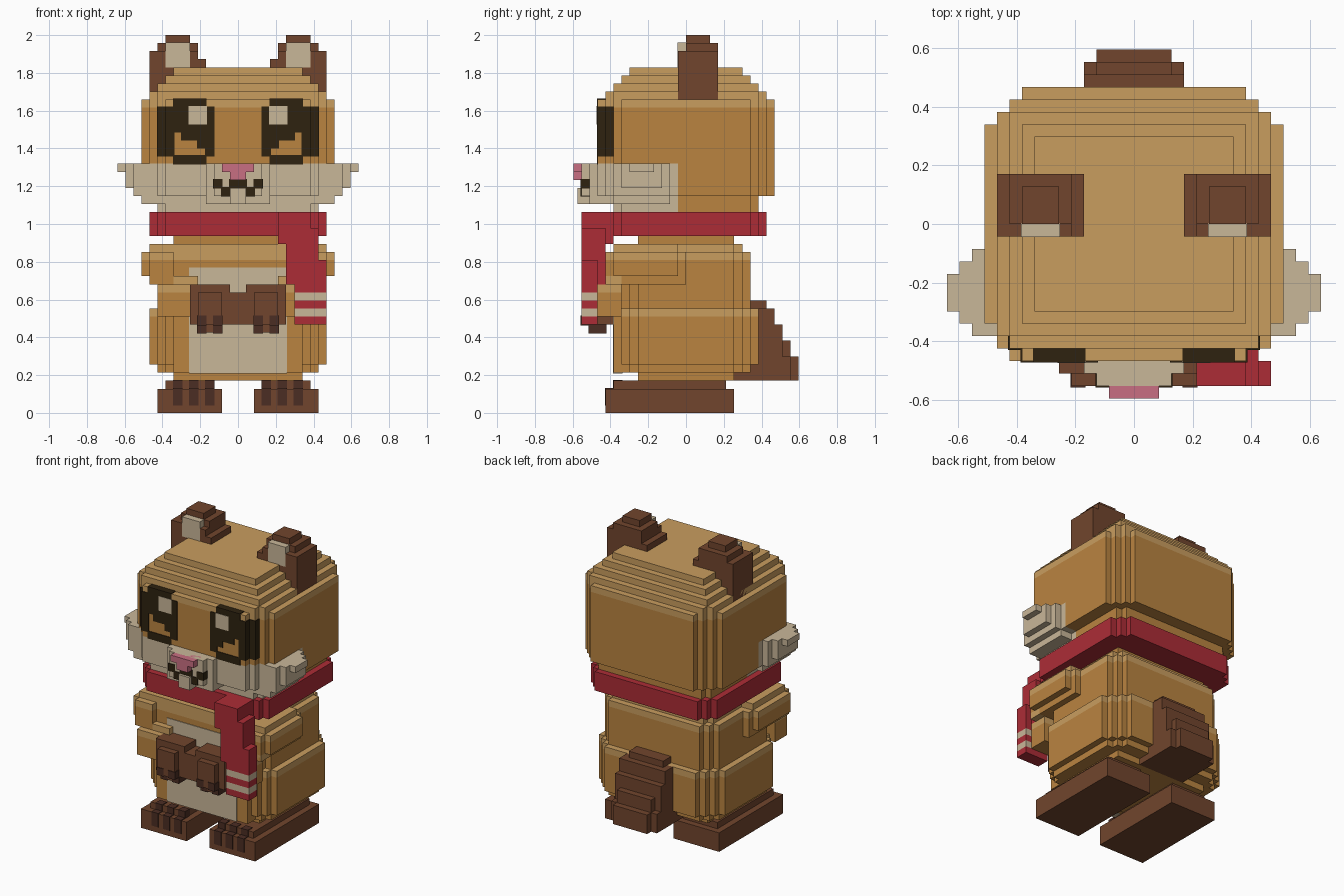
import bpy
import bmesh
from mathutils import Matrix, Vector

default_cube = bpy.data.objects.get("Cube")
if default_cube:
    bpy.data.objects.remove(default_cube, do_unlink=True)

UNIT = 2 / 47          # edge length of one block
PAINT = 0.1            # thickness of painted plates, in blocks


def linear(channel):
    return channel / 12.92 if channel <= 0.04045 else ((channel + 0.055) / 1.055) ** 2.4


def material(name, red, green, blue):
    mat = bpy.data.materials.new(name)
    mat.use_nodes = True
    colour = tuple(linear(c / 255) for c in (red, green, blue)) + (1.0,)
    mat.diffuse_color = colour
    shader = mat.node_tree.nodes["Principled BSDF"]
    shader.inputs["Base Color"].default_value = colour
    shader.inputs["Roughness"].default_value = 0.9
    return mat


ORANGE = material("orange fur", 186, 132, 64)
TAN = material("tan fur", 201, 157, 95)
CREAM = material("cream fur", 201, 183, 153)
BROWN = material("brown fur", 113, 69, 45)
CLAW = material("dark brown claws", 75, 45, 35)
BLACK = material("eye black", 46, 34, 16)
RED = material("scarf red", 172, 44, 54)
PINK = material("nose pink", 201, 111, 130)


def box(colour, x, y, z):
    """One block, given as (low, high) pairs along each axis."""
    return colour, x, y, z


def mid(colour, half, y, z):
    """A block centred on the left-right axis."""
    return box(colour, (-half, half), y, z)


def rounded(colour, half_x, half_y, steps, z, y_clip=(-20, 20)):
    """Overlapping blocks that give stepped vertical corners."""
    blocks = []
    for i in range(steps):
        depth = half_y - steps + 1 + i
        low, high = max(-depth, y_clip[0]), min(depth, y_clip[1])
        blocks.append(mid(colour, half_x - i, (low, high), z))
    return blocks


def part(name, blocks, pad=0.0, side=1):
    bm = bmesh.new()
    mats = []
    for colour, *spans in blocks:
        if colour not in mats:
            mats.append(colour)
        size = Vector([b - a + 2 * pad for a, b in spans]) * UNIT
        centre = Vector([(a + b) / 2 for a, b in spans]) * UNIT
        centre.x *= side
        made = bmesh.ops.create_cube(
            bm, size=1, matrix=Matrix.Translation(centre) @ Matrix.Diagonal(size).to_4x4())
        for face in {f for v in made["verts"] for f in v.link_faces}:
            face.material_index = mats.index(colour)
    mesh = bpy.data.meshes.new(name)
    bm.to_mesh(mesh)
    bm.free()
    for mat in mats:
        mesh.materials.append(mat)
    obj = bpy.data.objects.new(name, mesh)
    bpy.context.collection.objects.link(obj)
    return obj


def pair(name, blocks, pad=0.0):
    """The same part on the model's left (+x) and right."""
    part("left_" + name, blocks, pad)
    part("right_" + name, blocks, pad, side=-1)


# Feet with painted toe claws
pair("foot", [box(BROWN, (2, 10), (-10, 6), (0, 3)),
              box(BROWN, (3, 9), (-9, 5), (3, 4))])
toes = []
for x in (3, 5, 7):
    toes += [box(CLAW, (x, x + 1), (-10, -9), (1, 3)),
             box(CLAW, (x, x + 1), (-9, -8), (3, 4))]
pair("toe_claws", toes, PAINT)

# Torso, hips and neck
part("torso", [mid(ORANGE, 8, (-6, 6), (4, 5)),
               mid(ORANGE, 8, (-9, 0), (5, 19)),
               mid(TAN, 8, (-9, 0), (19, 20))]
     + rounded(ORANGE, 10, 8, 3, (5, 19))
     + rounded(TAN, 10, 8, 3, (19, 20))
     + rounded(TAN, 9, 7, 2, (20, 21))
     + [mid(TAN, 8, (-9, 0), (20, 21))])
part("hips", rounded(ORANGE, 11, 9, 4, (6, 12)) + rounded(TAN, 11, 9, 4, (12, 13)))
part("neck", [mid(ORANGE, 8, (-6, 6), (21, 22))])
part("belly_patch", [mid(CREAM, 6, (-9, -8), (5, 18))], PAINT)

# Stepped tail
part("tail", [mid(BROWN, 3, (6, 14), (4, 7))]
     + [mid(BROWN, 4, (6, y), (4, top))
        for y, top in ((13, 7), (12, 11), (11, 13))]
     + [mid(BROWN, 3, (6, 13), (4, 9)), mid(BROWN, 3, (6, 10), (4, 14))])

# Arms folded to the front
pair("arm", [box(ORANGE, (8, 12), (-9, -1), (17, 19)),
             box(TAN, (8, 12), (-9, -1), (19, 20)),
             box(ORANGE, (8, 11), (-10, 0), (16, 19)),
             box(TAN, (8, 11), (-10, 0), (19, 20)),
             box(TAN, (8, 11), (-9, -1), (20, 21))])
pair("forearm", [box(ORANGE, (6, 10), (-11, -8), (12, 15)),
                 box(TAN, (6, 10), (-11, -8), (15, 16)),
                 box(TAN, (5, 11), (-10, -8), (16, 17))])
pair("hand", [box(BROWN, (1, 6), (-12, -9), (11, 16)),
              box(BROWN, (2, 5), (-13, -9), (11, 15)),
              box(BROWN, (2, 5), (-12, -10), (10, 11))])
part("hand_join", [mid(BROWN, 1, (-12, -9), (11, 15))])
claws = []
for x in (2, 4):
    claws += [box(CLAW, (x, x + 1), (-13, -12), (11, 12)),
              box(CLAW, (x, x + 1), (-12, -10), (10, 11))]
pair("hand_claws", claws, PAINT)

# Scarf ring and hanging striped end
part("scarf_ring", rounded(RED, 11, 10, 3, (22, 25)))
part("scarf_end", [box(RED, (5, 9), (-13, -9), (21, 25)),
                   box(RED, (6, 10), (-13, -10), (16, 23)),
                   box(RED, (7, 11), (-13, -11), (15, 19))]
     + [box(RED if z % 2 else CREAM, (7, 11), (-13, -11), (z, z + 1))
        for z in range(11, 15)])

# Head: lower back, upper block and stepped crown
lower_back, lower_front = (-1, 20), (-20, -1)
part("head", rounded(ORANGE, 10, 9, 2, (25, 27), lower_back)
     + rounded(ORANGE, 12, 11, 4, (27, 31), lower_back)
     + rounded(ORANGE, 12, 11, 4, (31, 38))
     + rounded(TAN, 12, 11, 4, (38, 39)))
part("crown", rounded(TAN, 11, 10, 2, (39, 40))
     + [mid(TAN, 10 - i, (i - 9, 9 - i), (40 + i, 41 + i)) for i in range(3)])

# Cream lower face, cheeks and muzzle
part("lower_face", rounded(CREAM, 10, 9, 2, (25, 27), lower_front)
     + rounded(CREAM, 12, 11, 4, (27, 31), lower_front))
pair("cheek", [box(CREAM, (9, 12), (-9, -2), (26, 31)),
               box(CREAM, (9, 13), (-9, -2), (27, 31)),
               box(CREAM, (9, 14), (-8, -3), (28, 31)),
               box(CREAM, (9, 15), (-7, -4), (30, 31))])
part("muzzle", [mid(CREAM, 4, (-12, -9), (26, 31)),
                mid(CREAM, 3, (-13, -9), (27, 31))])
part("teeth", [mid(CREAM, 1, (-13.5, -12), (26, 28))])
part("nose", [mid(PINK, 2, (-14, -12), (30, 31)),
              mid(PINK, 1, (-14, -12), (29, 30))])
part("mouth_centre", [mid(BLACK, 1, (-13, -12), (28, 29))], PAINT)
pair("mouth_corner", [box(BLACK, (2, 3), (-13, -12), (28, 29)),
                      box(BLACK, (1, 2), (-13, -12), (27, 28))], PAINT)

# Painted eyes, wrapping round the stepped corner of the head
front = (-11, -10)
pair("eye", [box(BLACK, (4, 8), front, (38, 39)),
             box(BLACK, (3, 4), front, (32, 38)),
             box(BLACK, (8, 9), front, (32, 38)),
             box(BLACK, (9, 10), (-10, -9), (32, 38)),
             box(BLACK, (4, 8), front, (35, 36)),
             box(BLACK, (6, 8), front, (36, 38)),
             box(BLACK, (4, 7), front, (34, 35)),
             box(BLACK, (4, 5), front, (33, 34)),
             box(BLACK, (4, 8), front, (31, 32))], PAINT)
pair("eye_glint", [box(CREAM, (4, 6), front, (36, 38))], PAINT * 1.5)

# Ears with cream inner face
pair("ear", [box(BROWN, (4, 11), (-1, 4), (39, 44)),
             box(BROWN, (5, 11), (-1, 4), (44, 45)),
             box(BROWN, (5, 10), (0, 4), (45, 46)),
             box(BROWN, (6, 9), (0, 3), (46, 47))])
pair("inner_ear", [box(CREAM, (6, 9), (-1, 0), (43, 46))], PAINT / 2)
